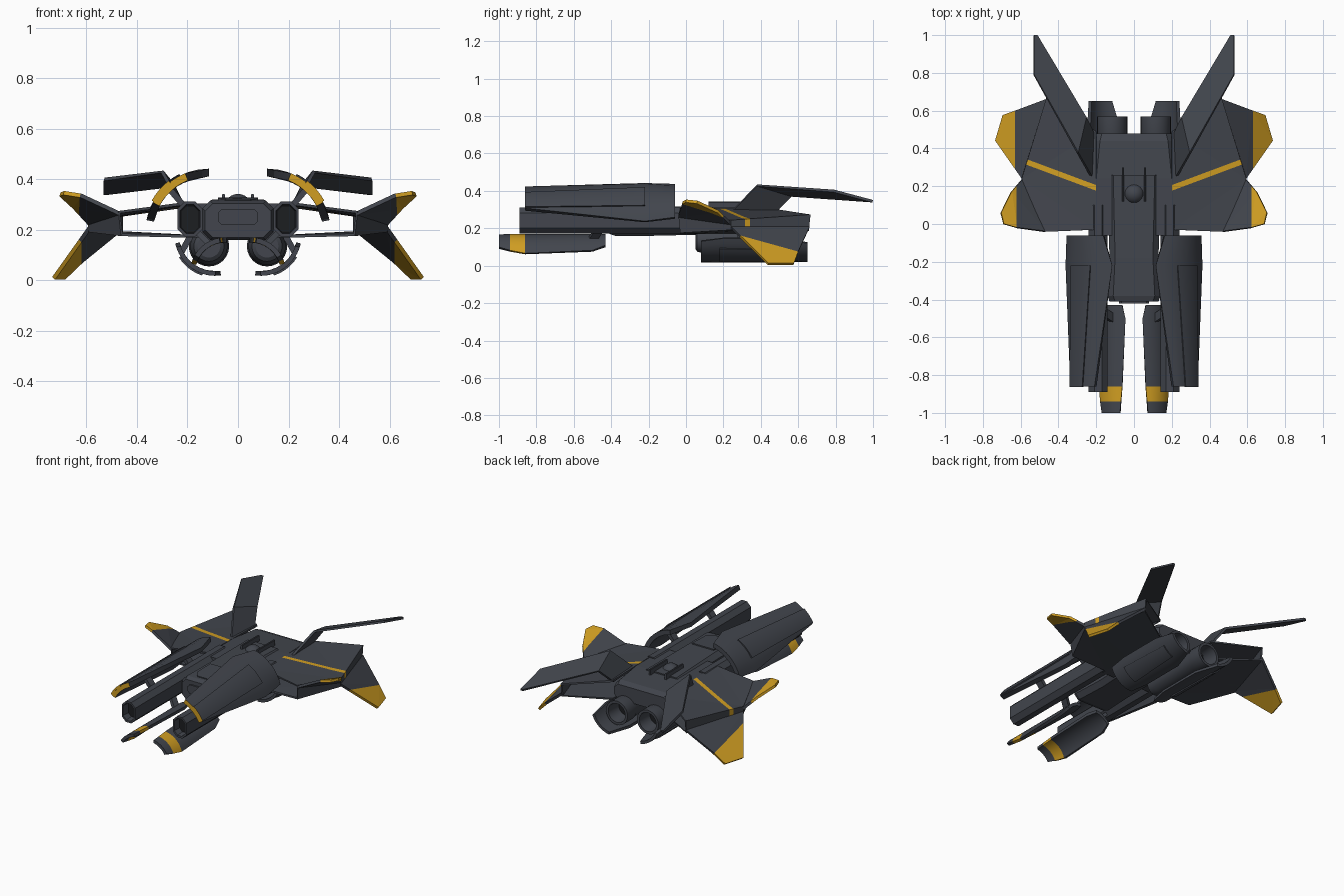
import bpy, bmesh, math
from mathutils import Vector

if "Cube" in bpy.data.objects:
    bpy.data.objects.remove(bpy.data.objects["Cube"])


def material(name, color):
    m = bpy.data.materials.new(name)
    m.use_nodes = True
    m.diffuse_color = (*color, 1)
    m.node_tree.nodes["Principled BSDF"].inputs["Base Color"].default_value = (*color, 1)
    return m


MATS = [material("slate grey", (0.054, 0.06, 0.074)),
        material("amber", (0.63, 0.34, 0.016)),
        material("engine black", (0.012, 0.013, 0.015))]


def finish(name, bm, mirror=True, thick=0, smooth=False, rule=None):
    """Turn a bmesh into an object, colour faces by rule and add modifiers."""
    bmesh.ops.recalc_face_normals(bm, faces=bm.faces)
    if rule:
        for f in bm.faces:
            f.material_index = rule(f.calc_center_median())
    mesh = bpy.data.meshes.new(name)
    bm.to_mesh(mesh)
    bm.free()
    ob = bpy.data.objects.new(name, mesh)
    bpy.context.collection.objects.link(ob)
    for m in MATS:
        mesh.materials.append(m)
    if smooth:
        bpy.ops.object.select_all(action='DESELECT')
        ob.select_set(True)
        bpy.context.view_layer.objects.active = ob
        bpy.ops.object.shade_smooth_by_angle(angle=math.radians(32))
    if thick:
        s = ob.modifiers.new("thickness", 'SOLIDIFY')
        s.thickness, s.offset = thick, 0
    if mirror:
        ob.modifiers.new("mirror", 'MIRROR').use_mirror_merge = False
    return ob


def cut(bm, point, normal):
    bmesh.ops.bisect_plane(bm, geom=bm.verts[:] + bm.edges[:] + bm.faces[:],
                           plane_co=point, plane_no=normal)


def sheet(points, faces):
    bm = bmesh.new()
    vs = [bm.verts.new(p) for p in points]
    for f in faces:
        bm.faces.new([vs[i] for i in f])
    return bm


def loft(rings, caps=True):
    bm = bmesh.new()
    vs = [[bm.verts.new(p) for p in ring] for ring in rings]
    n = len(vs[0])
    for a, b in zip(vs, vs[1:]):
        for i in range(n):
            j = (i + 1) % n
            bm.faces.new((a[i], a[j], b[j], b[i]))
    if caps:
        bm.faces.new(vs[0])
        bm.faces.new(vs[-1])
    return bm


def octagon(y, x0, x1, z0, z1, c):
    return [(x0 + c, y, z0), (x1 - c, y, z0), (x1, y, z0 + c), (x1, y, z1 - c),
            (x1 - c, y, z1), (x0 + c, y, z1), (x0, y, z1 - c), (x0, y, z0 + c)]


def box(name, x, y, z, mirror=True, c=0.004):
    return finish(name, loft([octagon(yy, *x, *z, c) for yy in y]), mirror)


def curved_plate(name, centre, r, thick, stations, rule=None, n=8):
    """Arc cross-section plate; stations are (y, start angle, end angle)."""
    rings = []
    for y, a0, a1 in stations:
        arc = [math.radians(a0 + (a1 - a0) * i / n) for i in range(n + 1)]
        pts = [(r, a) for a in arc] + [(r - thick, a) for a in reversed(arc)]
        rings.append([(centre[0] + q * math.cos(a), y, centre[1] + q * math.sin(a))
                      for q, a in pts])
    return finish(name, loft(rings), smooth=True, rule=rule)


def strut(name, a, b, size=0.012):
    a, b = Vector(a), Vector(b)
    d = (b - a).normalized()
    u = Vector((0, 1, 0))
    w = d.cross(u)
    return finish(name, loft([[p + u * i * size * 2 + w * j * size
                               for i, j in ((-1, -1), (1, -1), (1, 1), (-1, 1))]
                              for p in (a, b)]))


# Fuselage
finish("nose_hull", loft([octagon(y, -w, w, z0, z1, 0.03) for y, w, z0, z1 in (
    (-0.41, 0.13, 0.17, 0.305), (-0.38, 0.14, 0.16, 0.315),
    (-0.18, 0.13, 0.16, 0.32), (0.26, 0.14, 0.17, 0.312))]), False)
finish("rear_hull", loft([octagon(y, -w, w, z0, z1, 0.03) for y, w, z0, z1 in (
    (-0.06, 0.23, 0.17, 0.305), (0.24, 0.23, 0.17, 0.305),
    (0.44, 0.21, 0.17, 0.295), (0.48, 0.2, 0.18, 0.28))]), False)
finish("canopy_panel", sheet(
    [(-0.08, -0.18, 0.323), (0.08, -0.18, 0.323), (0.08, -0.32, 0.319),
     (0.05, -0.36, 0.317), (-0.05, -0.36, 0.317), (-0.08, -0.32, 0.319)],
    [range(6)]), False, 0.009)
box("nose_panel", (-0.08, 0.08), (-0.42, -0.40), (0.22, 0.28), False, 0.014)

# Forward booms with a recessed intake
boom = loft([octagon(y, x0, x1, z0, z1, c) for y, x0, x1, z0, z1, c in (
    (-0.84, 0.155, 0.225, 0.19, 0.295, 0.02), (-0.89, 0.15, 0.23, 0.185, 0.3, 0.025),
    (-0.89, 0.14, 0.24, 0.172, 0.312, 0.03), (0.1, 0.14, 0.24, 0.172, 0.312, 0.03))])
finish("boom", boom, rule=lambda c: 2 if c.y < -0.83 and 0.16 < c.x < 0.22
       and 0.2 < c.z < 0.28 else 0)

# Dorsal dome and rails
bm = bmesh.new()
bmesh.ops.create_uvsphere(bm, u_segments=24, v_segments=12, radius=0.055)
bmesh.ops.translate(bm, vec=(0, 0.16, 0.287), verts=bm.verts)
finish("dorsal_dome", bm, False, smooth=True)
box("dorsal_rail", (0.052, 0.064), (0.12, 0.3), (0.3, 0.342), c=0.003)

# Upper armour shells
SHELL = (0.115, 0.19)
curved_plate("upper_shell", SHELL, 0.252, 0.03,
             [(-0.86, 68, 28), (-0.22, 90, 11), (-0.06, 79, 16)],
             lambda c: 1 if c.y < -0.85 else 0)
curved_plate("upper_shell_panel", SHELL, 0.259, 0.012,
             [(-0.862, 52, 29), (-0.22, 63, 31)],
             lambda c: 1 if c.y < -0.85 else 0)
for y in (-0.6, -0.2):
    strut("shell_strut", (0.21, y, 0.29), (0.27, y, 0.36))

# Front lower blades with an amber band
curved_plate("front_blade", (0.05, 0.03), 0.14, 0.02,
             [(-1.0, 80, 30), (-0.94, 82, 22), (-0.86, 85, 15),
              (-0.5, 92, 22), (-0.43, 85, 35)],
             lambda c: 1 if -0.93 < c.y < -0.87 else 0)
strut("blade_strut", (0.17, -0.46, 0.2), (0.11, -0.5, 0.14))

# Rear lower guards
curved_plate("rear_guard", (0.09, 0.18), 0.162, 0.018,
             [(0.08, -90, -18), (0.2, -98, -12), (0.5, -98, -12), (0.65, -80, -22)])
curved_plate("rear_guard_panel", (0.09, 0.18), 0.169, 0.012,
             [(0.18, -72, -32), (0.55, -66, -36)])
strut("guard_strut", (0.18, 0.3, 0.19), (0.225, 0.3, 0.11))

# Engines
profile = [(0.045, 0.05), (0.06, 0.06), (0.074, 0.12), (0.074, 0.46), (0.08, 0.48),
           (0.08, 0.57), (0.063, 0.57), (0.055, 0.47)]
finish("engine", loft([[(0.115 + r * math.cos(i * math.tau / 24), y,
                         0.135 + r * math.sin(i * math.tau / 24)) for i in range(24)]
                       for r, y in profile]), smooth=True,
       rule=lambda c: 2 if c.y > 0.465 and math.hypot(c.x - 0.115, c.z - 0.135) < 0.057 else 0)

# Hollow wing: upper skin, outer walls and lower skin, with a painted stripe
wing = sheet([(0.2, -0.03, 0.305), (0.2, 0.49, 0.295), (0.46, 0.665, 0.27),
              (0.59, 0.24, 0.24), (0.47, -0.04, 0.27),
              (0.2, -0.03, 0.175), (0.2, 0.49, 0.175), (0.46, 0.655, 0.19),
              (0.59, 0.24, 0.195), (0.46, -0.03, 0.18)],
             [(0, 4, 3), (0, 3, 1), (1, 3, 2), (2, 3, 8, 7), (3, 4, 9, 8),
              (5, 9, 8), (5, 8, 6), (6, 8, 7)])
across = Vector((-0.35, 0.937, 0))
middle = Vector((0.17, 0.18, 0))
for side in (-0.014, 0.014):
    cut(wing, middle + across * side, across)
finish("wing", wing, thick=0.012,
       rule=lambda c: 1 if abs((c - middle).dot(across)) < 0.013 and c.z > 0.205 else 0)

# Wingtip fins with amber ends
fins = {"upper_tip_fin": [(0.47, -0.04, 0.265), (0.62, -0.02, 0.335), (0.69, 0, 0.346),
                          (0.705, 0.06, 0.34), (0.65, 0.17, 0.29), (0.59, 0.24, 0.225)],
        "lower_tip_fin": [(0.59, 0.24, 0.205), (0.73, 0.44, 0.008), (0.69, 0.575, 0.008),
                          (0.62, 0.6, 0.075), (0.46, 0.66, 0.205)]}
for name, points in fins.items():
    fin = sheet(points, [range(len(points))])
    bmesh.ops.triangulate(fin, faces=fin.faces)
    cut(fin, (0.625, 0, 0), (1, 0, 0))
    finish(name, fin, thick=0.016, rule=lambda c: 1 if c.x > 0.625 else 0)

# Swept tail fins
finish("tail_fin", sheet(
    [(0.22, 0.24, 0.285), (0.3, 0.38, 0.43), (0.255, 0.565, 0.375), (0.21, 0.47, 0.28),
     (0.53, 0.79, 0.4), (0.53, 0.998, 0.345), (0.512, 0.998, 0.345)],
    [(0, 1, 2, 3), (1, 4, 5, 6, 2)]), thick=0.014)
